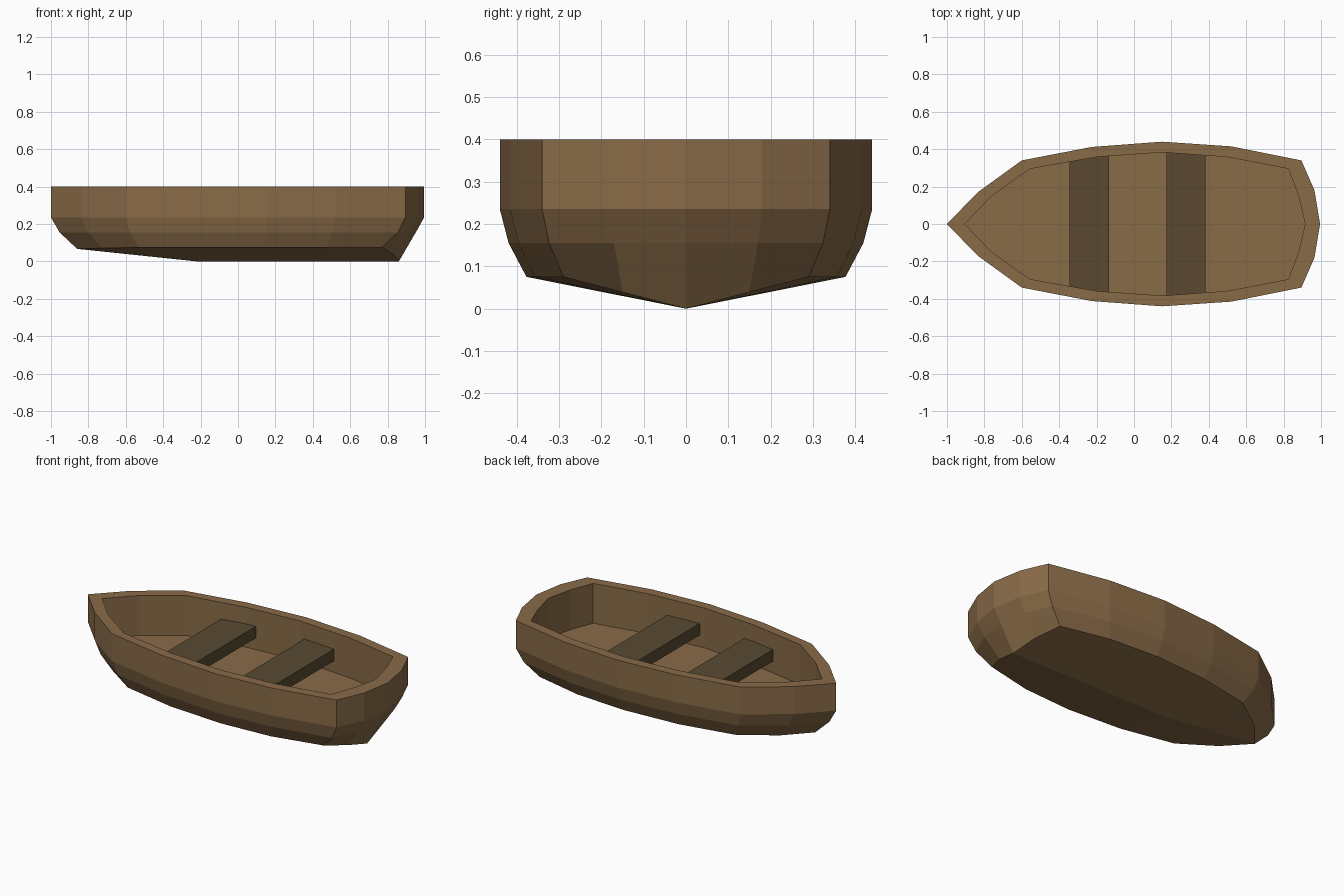
import bpy, bmesh

if "Cube" in bpy.data.objects:
    bpy.data.objects.remove(bpy.data.objects["Cube"])


def material(name, color):
    m = bpy.data.materials.new(name)
    m.diffuse_color = (*color, 1)
    m.use_nodes = True
    m.node_tree.nodes["Principled BSDF"].inputs["Base Color"].default_value = m.diffuse_color
    return m


hull_wood = material("hull_wood", (0.25, 0.147, 0.064))
seat_wood = material("seat_wood", (0.10, 0.066, 0.031))

# Half outlines from bow to stern
rim = [(-1, 0), (-.835, .17), (-.6, .34), (-.225, .412), (.15, .44),
       (.52, .415), (.895, .34), (.965, .18), (.995, 0)]
inner = [(-.905, 0), (-.76, .15), (-.555, .295), (-.2, .358), (.15, .383),
         (.5, .358), (.825, .295), (.88, .15), (.915, 0)]
chine = [(-.86, 0, .067), (-.73, .15, .071), (-.53, .29, .075),
         (-.2, .355, .075), (.15, .377, .075), (.47, .357, .075),
         (.77, .29, .075), (.83, .15, .039), (.86, 0, 0)]
keel_x = [-.86, -.7, -.5, -.22, .15, .47, .75, .82, .86]


def flat(ring, z):
    return [(x, y, z) for x, y in ring]


# Cross-section rings running from the floor centre over the rim to the keel
bilge = [(a[0] * .67 + c[0] * .33, a[1] * .67 + c[1] * .33, .155)
         for a, c in zip(rim, chine)]
keel = [(x, 0, .067 * max(0, (-.22 - x) / .64)) for x in keel_x]
rings = [[(x, 0, .16) for x, y in inner], flat(inner, .16), flat(inner, .4),
         flat(rim, .4), flat(rim, .235), bilge, chine, keel]

# Half hull skin, then mirrored across the centreline
bm = bmesh.new()
grid = [[bm.verts.new(p) for p in ring] for ring in rings]
for a, b in zip(grid, grid[1:]):
    for i in range(len(rim) - 1):
        bm.faces.new((a[i], a[i + 1], b[i + 1], b[i]))
bmesh.ops.remove_doubles(bm, verts=bm.verts, dist=.0005)
geom = bm.verts[:] + bm.edges[:] + bm.faces[:]
bmesh.ops.mirror(bm, geom=geom, axis='Y', merge_dist=.0005)
bmesh.ops.remove_doubles(bm, verts=bm.verts, dist=.0005)
bmesh.ops.recalc_face_normals(bm, faces=bm.faces)
mesh = bpy.data.meshes.new("hull")
bm.to_mesh(mesh)
bm.free()
mesh.materials.append(hull_wood)
bpy.context.collection.objects.link(bpy.data.objects.new("hull", mesh))

# Two bench seats let into the side walls
for name, x0, x1 in (("front_seat", -.345, -.135), ("rear_seat", .175, .383)):
    bpy.ops.mesh.primitive_cube_add(size=1, location=((x0 + x1) / 2, 0, .265))
    seat = bpy.context.object
    seat.name = name
    seat.scale = (x1 - x0, .77, .07)
    seat.data.materials.append(seat_wood)
